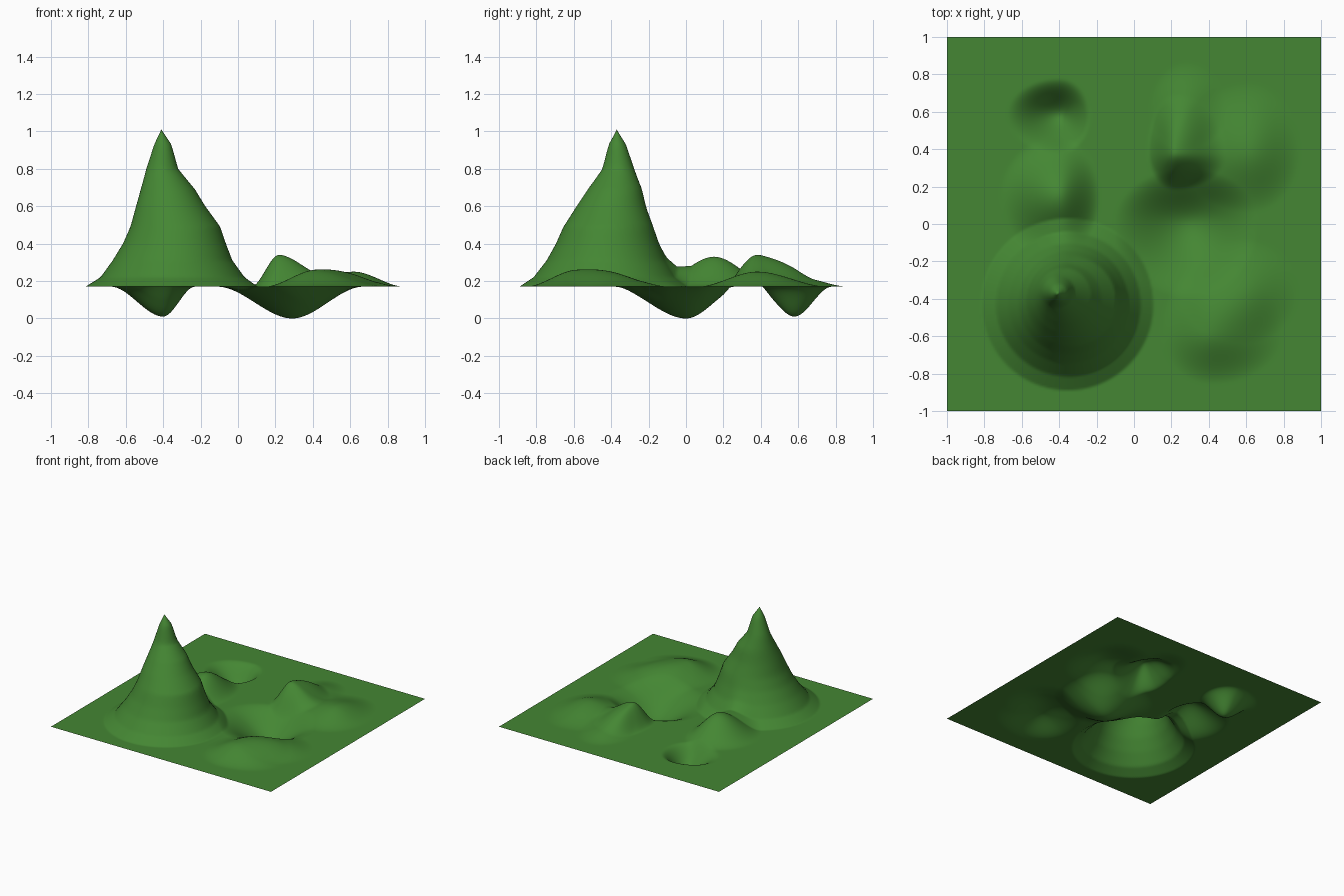
import bpy, bmesh, math

BASE = 0.17   # level of the flat ground
CELLS = 200

# Mountain contours: height, centre x, centre y, radius
CONTOURS = [
    (0.17, -0.355, -0.43, 0.46), (0.22, -0.35, -0.43, 0.385),
    (0.31, -0.35, -0.425, 0.32), (0.40, -0.34, -0.42, 0.275),
    (0.49, -0.335, -0.415, 0.24), (0.60, -0.36, -0.40, 0.185),
    (0.69, -0.375, -0.38, 0.145), (0.80, -0.405, -0.362, 0.085),
    (0.93, -0.402, -0.367, 0.046), (1.01, -0.41, -0.37, 0.0)]

# Hills and pits: x, y, height, then reach to left, right, front, back
BUMPS = [
    (-0.40, 0.58, -0.16, 0.28, 0.17, 0.21, 0.20),    # small pit
    (0.29, 0.00, -0.17, 0.40, 0.38, 0.40, 0.30),     # large pit
    (-0.40, 0.15, 0.16, 0.32, 0.22, 0.33, 0.32),     # ridge by the mountain
    (0.22, 0.38, 0.17, 0.15, 0.28, 0.20, 0.32),      # sharp knoll
    (0.62, 0.38, 0.08, 0.38, 0.27, 0.32, 0.38),      # low hill
    (0.28, 0.60, 0.05, 0.20, 0.22, 0.20, 0.27),      # spur of the knoll
    (0.42, -0.58, 0.09, 0.28, 0.38, 0.28, 0.38),     # front hill
    (0.60, -0.36, 0.05, 0.35, 0.28, 0.28, 0.28)]     # front hill shoulder


def bump(x, y, cx, cy, h, left, right, front, back):
    d = math.hypot((x - cx) / (right if x > cx else left),
                   (y - cy) / (back if y > cy else front))
    t = max(0.0, 1.0 - d)
    return h * t * t * (3 - 2 * t)


def mountain(x, y):
    # highest contour that still contains the point, blended to the next
    gaps = [math.hypot(x - cx, y - cy) - r for _, cx, cy, r in CONTOURS]
    if gaps[0] >= 0:
        return 0.0
    for i in range(len(gaps) - 1):
        if gaps[i + 1] >= 0:
            f = -gaps[i] / max(gaps[i + 1] - gaps[i], 1e-9)
            a, b = CONTOURS[i][0], CONTOURS[i + 1][0]
            return a + (b - a) * f - BASE
    return CONTOURS[-1][0] - BASE


# Terrain sheet
bm = bmesh.new()
bmesh.ops.create_grid(bm, x_segments=CELLS, y_segments=CELLS, size=1.0)
for v in bm.verts:
    x, y = v.co.x, v.co.y
    v.co.z = max(0.0, BASE + mountain(x, y) + sum(bump(x, y, *b) for b in BUMPS))
for f in bm.faces:
    f.smooth = True
mesh = bpy.data.meshes.new("terrain")
bm.to_mesh(mesh)
bm.free()
terrain = bpy.data.objects.new("terrain", mesh)
bpy.context.collection.objects.link(terrain)

grass = bpy.data.materials.new("grass green")
grass.diffuse_color = (0.058, 0.24, 0.033, 1.0)
mesh.materials.append(grass)
